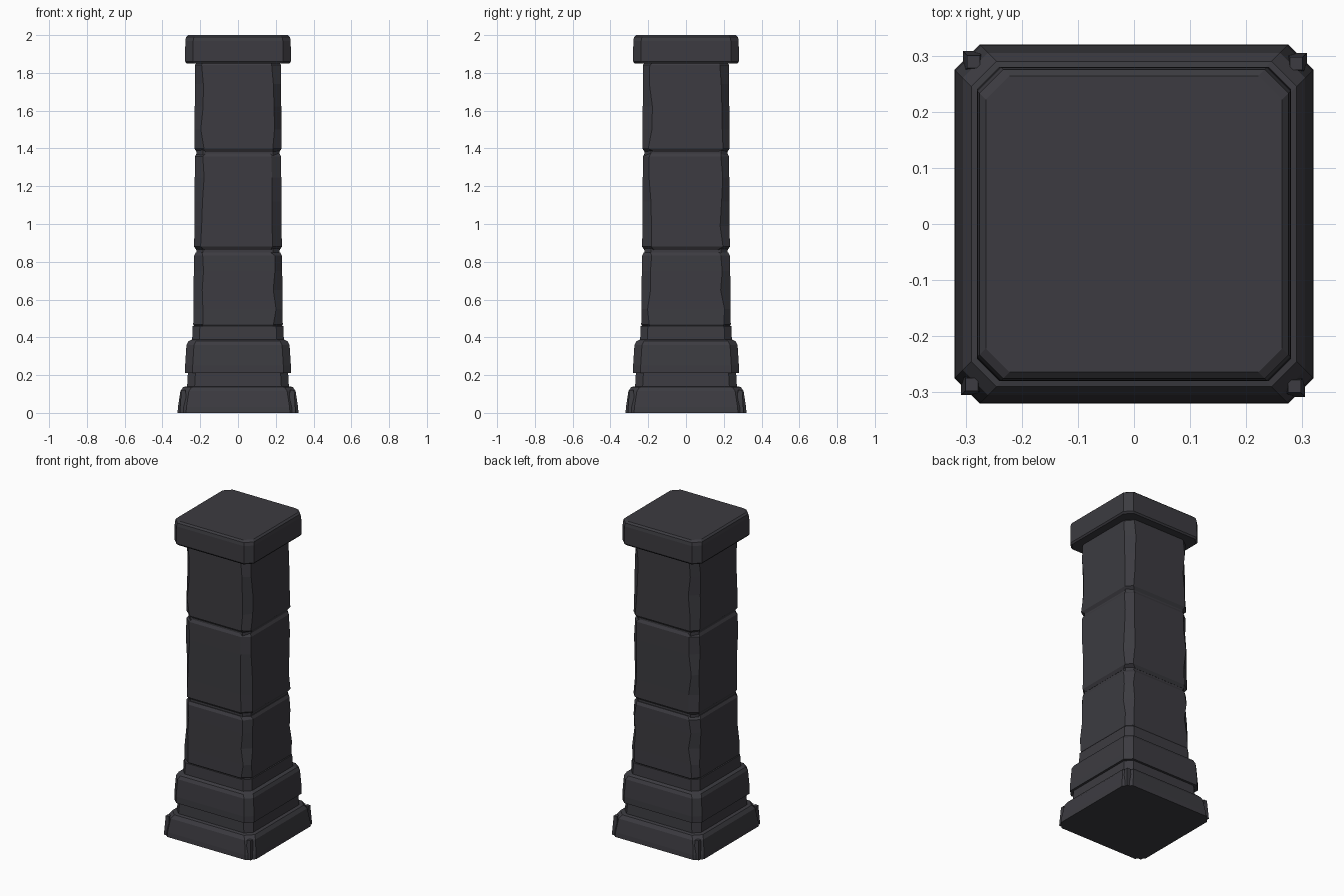
import bpy, bmesh, math, random
from mathutils import Matrix

random.seed(4)
if "Cube" in bpy.data.objects:
    bpy.data.objects.remove(bpy.data.objects["Cube"], do_unlink=True)

stone = bpy.data.materials.new("dark stone")
stone.use_nodes = True
stone.diffuse_color = (0.045, 0.044, 0.052, 1)
stone.node_tree.nodes["Principled BSDF"].inputs["Base Color"].default_value = stone.diffuse_color


def finish(name, bm):
    bmesh.ops.recalc_face_normals(bm, faces=bm.faces)
    mesh = bpy.data.meshes.new(name)
    bm.to_mesh(mesh)
    bm.free()
    mesh.materials.append(stone)
    obj = bpy.data.objects.new(name, mesh)
    bpy.context.collection.objects.link(obj)
    return obj


def column_part(name, profile, cut, chip=0.0):
    """Loft square rings with cut corners; profile holds (half width, z)."""
    bm = bmesh.new()
    rings = []
    for half, z in profile:
        ring = []
        for k in range(4):
            turn = Matrix.Rotation(k * math.pi / 2, 3, 'Z')
            a, b = (cut + random.uniform(-0.2, 1) * chip for _ in range(2))
            ring.append(bm.verts.new(turn @ bm_point(half, half - a, z)))
            ring.append(bm.verts.new(turn @ bm_point(half - b, half, z)))
        rings.append(ring)
    for low, high in zip(rings, rings[1:]):
        for i in range(8):
            j = (i + 1) % 8
            bm.faces.new((low[i], low[j], high[j], high[i]))
    bm.faces.new(rings[0][::-1])
    bm.faces.new(rings[-1])
    return finish(name, bm)


def bm_point(x, y, z):
    return Matrix.Translation((x, y, z)).to_translation()


# Stepped foot
column_part("plinth", [(0.32, 0), (0.318, 0.03), (0.305, 0.115), (0.29, 0.137), (0.262, 0.142)], 0.045)
column_part("neck", [(0.27, 0.13), (0.265, 0.22)], 0.04)
column_part("torso_moulding", [(0.28, 0.21), (0.28, 0.25), (0.273, 0.36), (0.262, 0.38), (0.24, 0.39)], 0.04)
column_part("collar", [(0.243, 0.38), (0.24, 0.46)], 0.038)

# Broken stone slivers at the plinth corners
bm = bmesh.new()
for k in range(4):
    spot = Matrix.Rotation(k * math.pi / 2, 4, 'Z') @ Matrix.Translation((0.289, 0.286, 0.06))
    bmesh.ops.create_cone(bm, cap_ends=True, segments=4, radius1=0.027, radius2=0.016, depth=0.12,
                          matrix=spot @ Matrix.Rotation(math.pi / 4, 4, 'Z'))
finish("plinth_corner_slivers", bm)

# Shaft blocks with worn corners
for name, low, high, wide in (("lower", 0.45, 0.85, 0.237), ("middle", 0.862, 1.375, 0.232),
                              ("upper", 1.382, 1.86, 0.231)):
    span = high - low
    profile = [(wide - 0.012, low), (wide, low + 0.018)]
    profile += [(wide - 0.004 * t, low + span * t) for t in (0.25, 0.5, 0.75)]
    profile += [(wide - 0.004, high - 0.018), (wide - 0.014, high)]
    column_part(name + "_shaft_block", profile, 0.035, 0.018)

# Mortar between the blocks
for name, z in (("lower", 0.856), ("upper", 1.378)):
    column_part(name + "_joint", [(0.219, z - 0.02), (0.219, z + 0.02)], 0.035)

# Capstone
column_part("capstone", [(0.272, 1.85), (0.28, 1.86), (0.279, 1.97), (0.275, 1.99), (0.264, 2.0)], 0.042)
